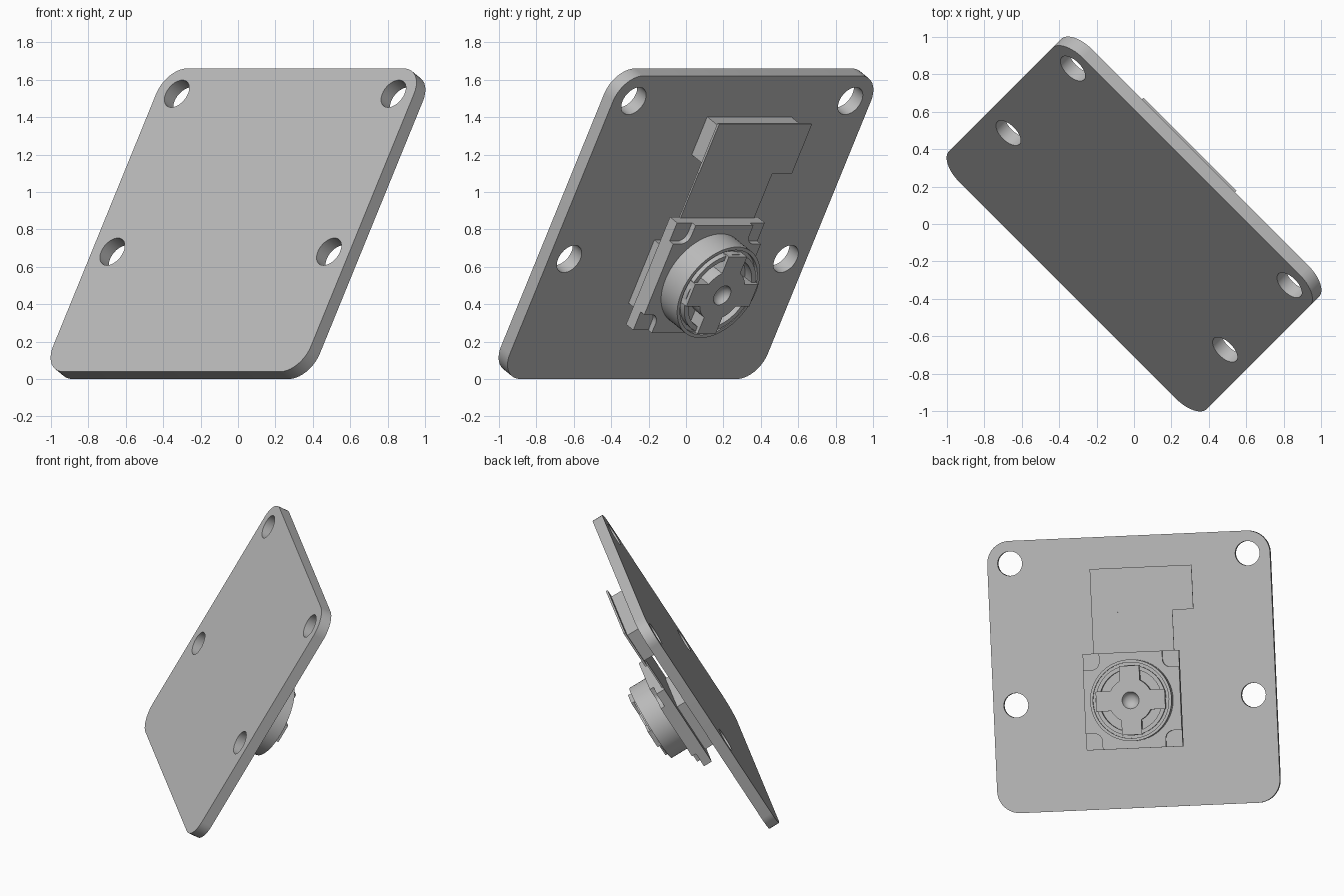
import bpy, bmesh
from math import sin, cos, pi, radians
from mathutils import Matrix, Vector

cube = bpy.data.objects.get("Cube")
if cube:
    bpy.data.objects.remove(cube, do_unlink=True)

grey = bpy.data.materials.new("plain_grey")
grey.use_nodes = True
grey.diffuse_color = (0.5, 0.5, 0.5, 1)
grey.node_tree.nodes["Principled BSDF"].inputs["Base Color"].default_value = (0.5, 0.5, 0.5, 1)

# Board frame in millimetres: across, up the board, out of its component side
MM = 0.078
TILT = radians(30)
level = Vector((1, 1, 0)).normalized()
up = level * sin(TILT) + Vector((0, 0, cos(TILT)))
out = level * cos(TILT) - Vector((0, 0, sin(TILT)))
across = up.cross(out)
FRAME = Matrix.Translation((0, 0, 0.83)) @ Matrix((across, up, out)).transposed().to_4x4() @ Matrix.Scale(MM, 4)
LENS_Y = -2.5


def finish(name, bm):
    bmesh.ops.remove_doubles(bm, verts=bm.verts, dist=0.0005)
    bmesh.ops.recalc_face_normals(bm, faces=bm.faces)
    mesh = bpy.data.meshes.new(name)
    bm.to_mesh(mesh)
    bm.free()
    mesh.transform(FRAME)
    mesh.materials.clear()
    mesh.materials.append(grey)
    ob = bpy.data.objects.new(name, mesh)
    bpy.context.collection.objects.link(ob)
    bpy.ops.object.select_all(action='DESELECT')
    ob.select_set(True)
    bpy.context.view_layer.objects.active = ob
    bpy.ops.object.shade_smooth_by_angle(angle=radians(30))
    return ob


def plate(name, outlines, low, high):
    """Extrude flat outlines; inner outlines become holes."""
    curve = bpy.data.curves.new(name, 'CURVE')
    curve.dimensions = '2D'
    curve.fill_mode = 'BOTH'
    curve.extrude = (high - low) / 2
    for points in outlines:
        spline = curve.splines.new('POLY')
        spline.points.add(len(points) - 1)
        for p, (x, y) in zip(spline.points, points):
            p.co = (x, y, 0, 1)
        spline.use_cyclic_u = True
    temp = bpy.data.objects.new(name + "_outline", curve)
    bpy.context.collection.objects.link(temp)
    dg = bpy.context.evaluated_depsgraph_get()
    mesh = bpy.data.meshes.new_from_object(temp.evaluated_get(dg))
    bm = bmesh.new()
    bm.from_mesh(mesh)
    bmesh.ops.translate(bm, verts=bm.verts, vec=(0, 0, (low + high) / 2))
    bpy.data.objects.remove(temp, do_unlink=True)
    bpy.data.meshes.remove(mesh)
    return finish(name, bm)


def arc(cx, cy, r, start, end, steps=10):
    angles = [radians(start + (end - start) * i / steps) for i in range(steps + 1)]
    return [(cx + r * cos(a), cy + r * sin(a)) for a in angles]


def box(name, x0, x1, y0, y1, z0, z1, turn=0):
    bm = bmesh.new()
    bmesh.ops.create_cube(bm, size=1)
    bmesh.ops.scale(bm, verts=bm.verts, vec=(x1 - x0, y1 - y0, z1 - z0))
    bmesh.ops.translate(bm, verts=bm.verts, vec=((x0 + x1) / 2, (y0 + y1) / 2, (z0 + z1) / 2))
    if turn:
        bmesh.ops.rotate(bm, verts=bm.verts, cent=(0, LENS_Y, 0), matrix=Matrix.Rotation(turn, 3, 'Z'))
    return finish(name, bm)


def lathe(name, profile):
    """Spin a radius and height profile about the lens axis."""
    bm = bmesh.new()
    verts = [bm.verts.new((r, LENS_Y, z)) for r, z in profile]
    edges = [bm.edges.new(pair) for pair in zip(verts, verts[1:])]
    bmesh.ops.spin(bm, geom=verts + edges, cent=(0, LENS_Y, 0), axis=(0, 0, 1),
                   angle=2 * pi, steps=64, use_merge=True)
    return finish(name, bm)


# Circuit board with rounded corners and four mounting holes
board = []
for i, (sx, sy) in enumerate([(1, 1), (-1, 1), (-1, -1), (1, -1)]):
    board += arc(sx * 10.5, sy * 10, 2, i * 90, i * 90 + 90)
holes = [arc(x, y, 1.08, 0, 350, 35) for x in (-10.5, 10.5) for y in (10, LENS_Y)]
plate("circuit_board", [board] + holes, -0.5, 0.5)

# Ribbon connector and flexible strip
box("connector_body", -2.75, 5.4, 5.75, 8.75, 0.45, 2.15)
box("connector_flap", -3.35, 5.65, 5.3, 9.2, 2.1, 2.28)
box("flex_strip", -3.35, 3.8, 1.5, 5.4, 2.1, 2.24)

# Camera housing, with its four front corners cut back
box("sensor_base", -3, 3, -6, -1, 0.45, 2.15)
box("housing_base", -4.25, 4.25, LENS_Y - 4.25, LENS_Y + 4.25, 2.1, 2.9)
corner = [(4.25, 2.8)] + arc(3.5, 3.5, 0.7, 270, 180, 6) + [(2.8, 4.25)]
front = []
for i in range(4):
    c, s = round(cos(i * pi / 2)), round(sin(i * pi / 2))
    front += [(c * x - s * y, s * x + c * y + LENS_Y) for x, y in corner]
plate("housing_front", [front], 2.9, 3.3)

# Lens barrel, hub and four spokes
lathe("lens_barrel", [(3.6, 3.2), (3.6, 5.1), (3.35, 5.1), (3.35, 4.8), (3.1, 4.8),
                      (3.1, 5.25), (2.75, 5.25), (2.75, 4.5), (0, 4.5)])
lathe("lens_hub", [(1.95, 4.45), (1.95, 5.5), (0.75, 5.5), (0.65, 5.25), (0.4, 5.05), (0, 4.95)])
for i in range(4):
    box(f"lens_spoke_{i + 1}", 1.6, 3.05, LENS_Y - 0.88, LENS_Y + 0.88, 4.45, 5.5, i * pi / 2)
